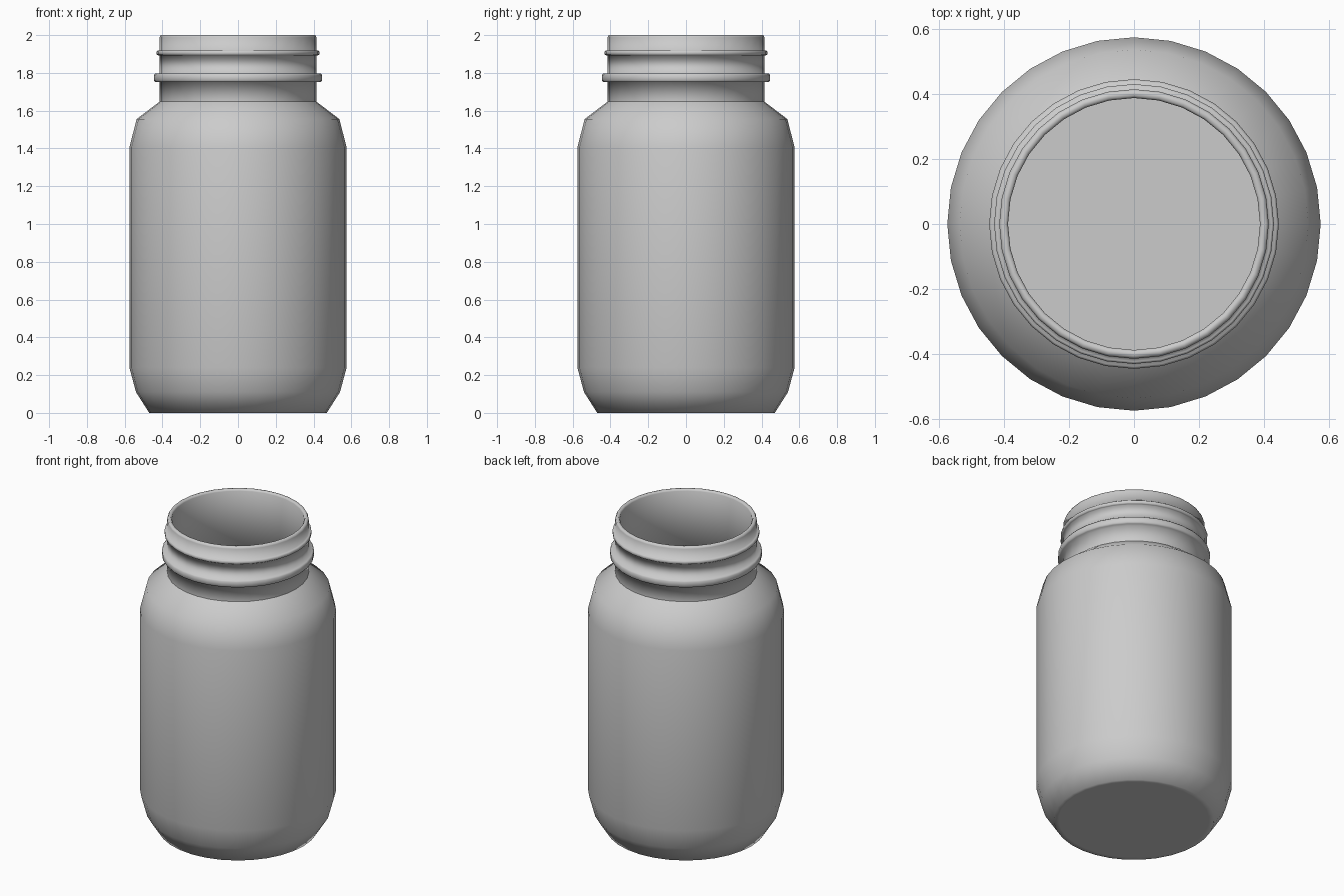
import bpy, bmesh
from math import cos, sin, tau

SIDES = 32
NECK, BORE, WALL = 0.415, 0.388, 0.025

cube = bpy.data.objects.get("Cube")
if cube:
    bpy.data.objects.remove(cube)

# Single grey material
grey = bpy.data.materials.new("Plain grey")
grey.use_nodes = True
color = (0.6, 0.6, 0.6, 1)
grey.diffuse_color = color
grey.node_tree.nodes["Principled BSDF"].inputs["Base Color"].default_value = color


def thread_ring(z, depth, height):
    """Profile of one raised ring around the neck, bottom to top."""
    r, h = NECK + depth, height / 2
    return [(NECK, z - h), (r - 0.007, z - h), (r, z - h * 0.6),
            (r, z + h * 0.6), (r - 0.007, z + h), (NECK, z + h)]


def lathe(name, profile, sharp_rings):
    """Revolve a closed (radius, height) profile and cap both ends."""
    bm = bmesh.new()
    rings = [[bm.verts.new((r * cos(tau * i / SIDES), r * sin(tau * i / SIDES), z))
              for i in range(SIDES)] for r, z in profile]
    for a, b in zip(rings, rings[1:]):
        for i in range(SIDES):
            j = (i + 1) % SIDES
            bm.faces.new((a[i], a[j], b[j], b[i]))
    bm.faces.new(rings[0][::-1])
    bm.faces.new(rings[-1])
    for face in bm.faces:
        face.smooth = True
    for k in sharp_rings:
        for i in range(SIDES):
            bm.edges.get((rings[k][i], rings[k][(i + 1) % SIDES])).smooth = False
    mesh = bpy.data.meshes.new(name)
    bm.to_mesh(mesh)
    bm.free()
    mesh.materials.append(grey)
    obj = bpy.data.objects.new(name, mesh)
    bpy.context.collection.objects.link(obj)
    return obj


# Outer body: base, rounded heel, straight wall, shoulder
body = [(0.44, 0), (0.47, 0), (0.54, 0.11), (0.575, 0.24),
        (0.575, 1.405), (0.537, 1.555), (NECK, 1.648)]

# Neck with two rings and a rounded lip
neck = thread_ring(1.774, 0.031, 0.046) + thread_ring(1.906, 0.016, 0.026)
lip = [(NECK, 1.988), (0.409, 2.0), (0.394, 2.0), (BORE, 1.99)]

# Inner wall follows the body, down to the floor
inside = [(BORE, 1.635)] + [(r - WALL, z) for r, z in body[5:2:-1]]
inside += [(0.515, 0.12), (0.455, WALL), (0.43, WALL)]

lathe("jar", body + neck + lip + inside, [len(body) - 1])
